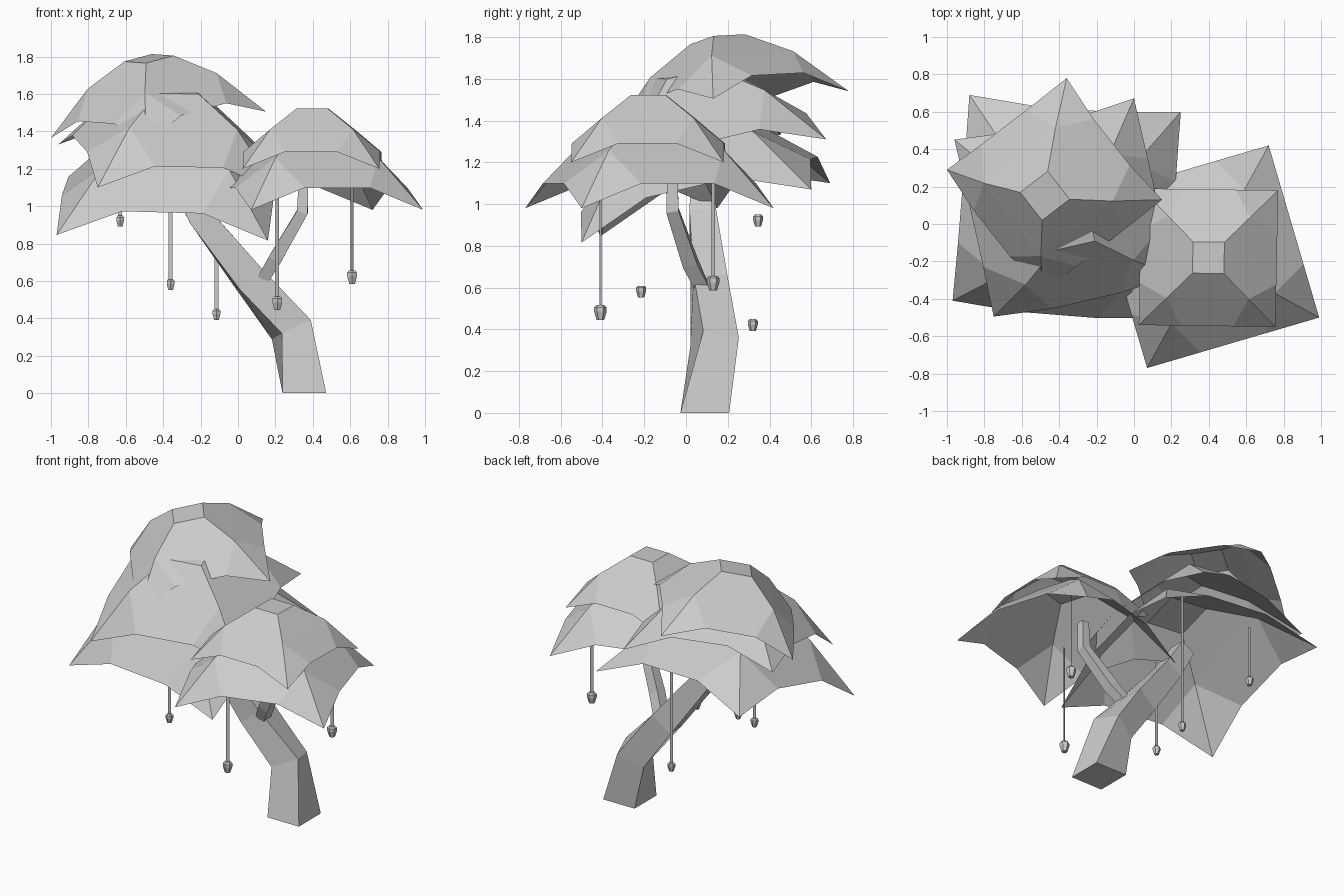
import bpy
import math
from mathutils import Vector

cube = bpy.data.objects.get("Cube")
if cube:
    bpy.data.objects.remove(cube, do_unlink=True)

grey = bpy.data.materials.new("plain grey")
grey.use_nodes = True
colour = (0.6, 0.6, 0.6, 1)
grey.diffuse_color = colour
grey.node_tree.nodes["Principled BSDF"].inputs["Base Color"].default_value = colour


def add_mesh(name, verts, faces):
    mesh = bpy.data.meshes.new(name)
    mesh.from_pydata(verts, [], faces)
    mesh.materials.append(grey)
    obj = bpy.data.objects.new(name, mesh)
    bpy.context.collection.objects.link(obj)
    return obj


def leaf_shell(name, centre, u, v):
    """Open four-pointed dome; u and v are half diagonals of its rim."""
    c, u, v = Vector(centre), Vector(u), Vector(v)
    up = u.cross(v).normalized() * u.length
    corners = [u, v, -u, -v]
    verts = [c + d * 0.23 + up * 0.62 for d in corners]
    verts += [c + d * 0.6 + up * 0.41 for d in corners]
    verts += [c + d for d in corners]
    for i in range(4):  # two raised points along each rim side
        a, b = corners[i], corners[(i + 1) % 4]
        verts += [c + a.lerp(b, t) + up * 0.174 for t in (0.31, 0.69)]
    faces = [(0, 1, 2, 3)]
    for i in range(4):
        j = (i + 1) % 4
        m = 12 + 2 * i
        faces += [(i, 4 + i, 4 + j, j), (4 + i, m, m + 1, 4 + j),
                  (4 + i, 8 + i, m), (4 + j, m + 1, 8 + j)]
    return add_mesh(name, verts, faces)


def tube(name, path, radii, sides=4, twists=None):
    """Faceted tube along a path, capped at both ends."""
    pts = [Vector(p) for p in path]
    verts, faces = [], []
    last = len(pts) - 1
    for k, p in enumerate(pts):
        before = (p - pts[k - 1]).normalized() if k else Vector()
        after = (pts[k + 1] - p).normalized() if k < last else Vector()
        t = (before + after).normalized()
        if k == 0:
            t = Vector((0, 0, 1))
        a = Vector((0, 1, 0)).cross(t).normalized()
        b = t.cross(a)
        twist = math.radians(twists[k]) if twists else 0
        for s in range(sides):
            ang = 2 * math.pi * (s + 0.5) / sides + twist
            verts.append(p + (a * math.cos(ang) + b * math.sin(ang)) * radii[k])
    for k in range(last):
        for s in range(sides):
            n = (s + 1) % sides
            faces.append((k * sides + s, k * sides + n,
                          (k + 1) * sides + n, (k + 1) * sides + s))
    faces.append(tuple(reversed(range(sides))))
    faces.append(tuple(range(last * sides, (last + 1) * sides)))
    return add_mesh(name, verts, faces)


# Leaf canopies: three tilted shells on the right, two level ones on the left
leaf_shell("tall_canopy_top", (-0.425, 0.21, 1.435), (0.575, -0.08, 0.07), (0.065, 0.57, 0.105))
leaf_shell("tall_canopy_middle", (-0.375, 0.088, 1.205), (0.375, 0.583, 0.105), (-0.585, 0.363, 0.125))
leaf_shell("tall_canopy_bottom", (-0.36, 0.095, 0.958), (0.61, 0.505, 0.112), (-0.52, 0.595, 0.142))
leaf_shell("short_canopy_top", (0.398, -0.18, 1.2), (0.373, 0.36, 0), (-0.358, 0.37, 0))
leaf_shell("short_canopy_bottom", (0.395, -0.175, 0.98), (0.595, -0.325, 0), (0.325, 0.595, 0))

# Trunk and side branch
tube("trunk",
     [(0.355, 0.09, 0), (0.285, 0.137, 0.34), (0.06, 0.11, 0.61), (-0.2, 0.08, 0.94), (-0.32, 0.08, 1.14)],
     [0.165, 0.128, 0.115, 0.09, 0.075], twists=[0, 20, 5, 0, 0])
tube("branch",
     [(0.1, 0.1, 0.55), (0.2, 0.02, 0.72), (0.345, -0.065, 0.97), (0.35, -0.065, 1.15)],
     [0.05, 0.05, 0.042, 0.035])

# Hanging pods: position, cord top, cord angle, pod size
pods = [(-0.63, 0.345, 0.92, 1.3, 0, 0.8),
        (-0.36, -0.215, 0.58, 1.2, 0, 0.8),
        (-0.115, 0.32, 0.42, 1.35, 0, 0.8),
        (0.21, -0.41, 0.48, 1.18, 25, 1),
        (0.61, 0.13, 0.62, 1.18, 45, 1)]
for i, (x, y, z, top, angle, size) in enumerate(pods, 1):
    tube(f"pod_{i}",
         [(x, y, z + h * size) for h in (-0.035, 0.005, 0.025, 0.036)],
         [r * size for r in (0.018, 0.03, 0.03, 0.02)], sides=6)
    dx = 0.011 * math.cos(math.radians(angle))
    dy = 0.011 * math.sin(math.radians(angle))
    add_mesh(f"cord_{i}",
             [(x - dx, y - dy, z), (x + dx, y + dy, z), (x + dx, y + dy, top), (x - dx, y - dy, top)],
             [(0, 1, 2, 3)])
